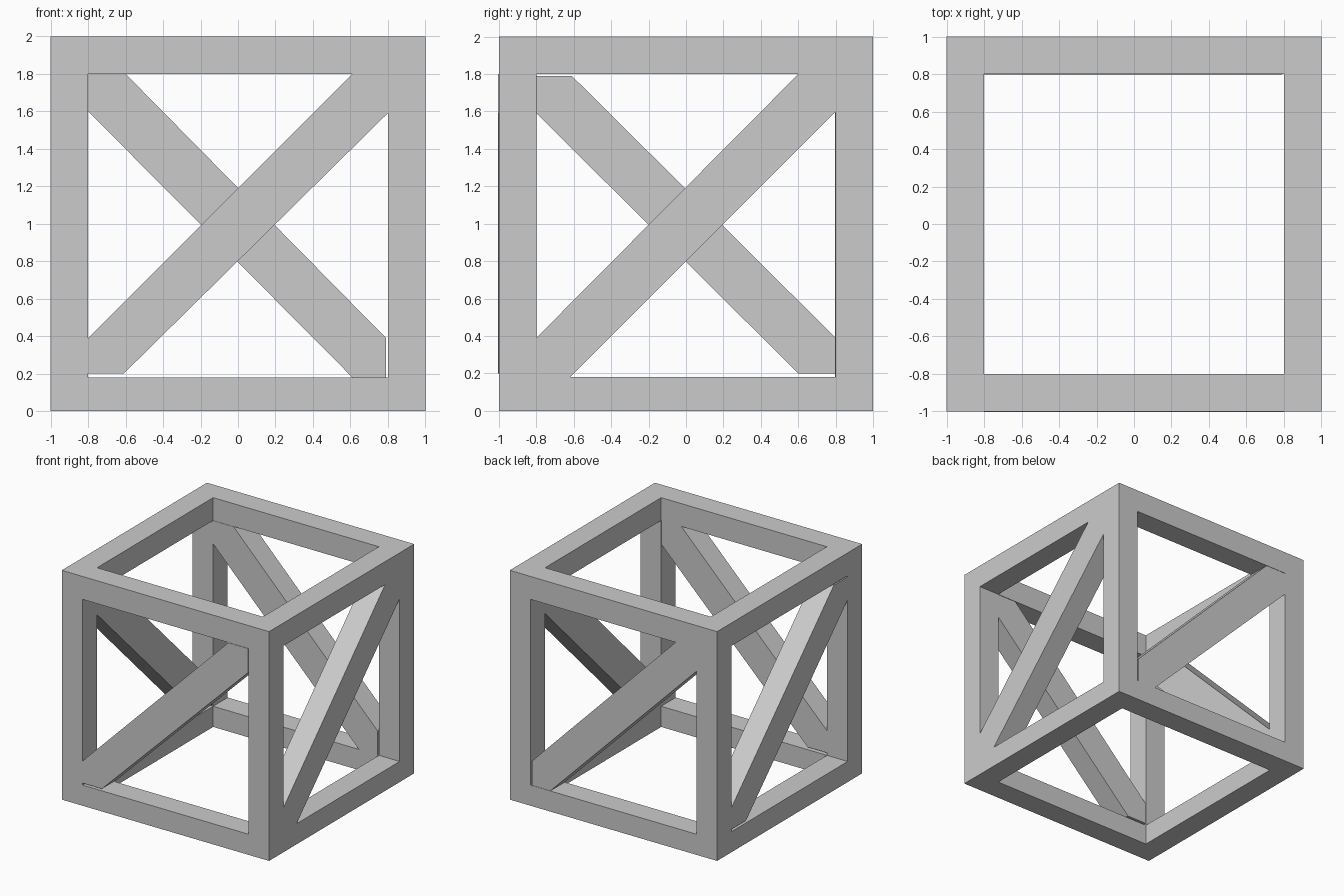
import bpy, bmesh
from mathutils import Vector

if "Cube" in bpy.data.objects:
    bpy.data.objects.remove(bpy.data.objects["Cube"])


def prism(name, profile, to_world, near, far):
    """Extrude a 2D outline between two depths; to_world maps (a, b, depth) to xyz."""
    bm = bmesh.new()
    face = bm.faces.new([bm.verts.new(to_world(a, b, near)) for a, b in profile])
    out = bmesh.ops.extrude_face_region(bm, geom=[face])
    move = Vector(to_world(0, 0, far)) - Vector(to_world(0, 0, near))
    verts = [g for g in out["geom"] if isinstance(g, bmesh.types.BMVert)]
    bmesh.ops.translate(bm, vec=move, verts=verts)
    bmesh.ops.recalc_face_normals(bm, faces=bm.faces)
    mesh = bpy.data.meshes.new(name)
    bm.to_mesh(mesh)
    bm.free()
    obj = bpy.data.objects.new(name, mesh)
    bpy.context.collection.objects.link(obj)


def box(name, x0, x1, y0, y1, z0, z1):
    prism(name, [(x0, y0), (x1, y0), (x1, y1), (x0, y1)],
          lambda a, b, d: (a, b, d), z0, z1)


def front_plane(a, b, d):
    return (a, d, b)


def side_plane(a, b, d):
    return (d, a, b)


O, I = 1.0, 0.8      # outer and inner half widths of the frame
LOW, HIGH = 0.18, 1.8

# Corner posts
for sx, nx in ((-1, "left"), (1, "right")):
    for sy, ny in ((-1, "front"), (1, "back")):
        xs, ys = sorted((sx * I, sx * O)), sorted((sy * I, sy * O))
        box(f"{ny}_{nx}_post", *xs, *ys, 0, 2)

# Horizontal rails between the posts
for level, z0, z1 in (("bottom", 0, LOW), ("top", HIGH, 2)):
    for s, fb, lr in ((-1, "front", "left"), (1, "back", "right")):
        span = sorted((s * I, s * O))
        box(f"{level}_{fb}_rail", -I, I, *span, z0, z1)
        box(f"{level}_{lr}_rail", *span, -I, I, z0, z1)

# Diagonal braces, one per upright side
prism("front_brace", [(-.8, .2), (-.61, .2), (.8, 1.59), (.8, 1.8), (.61, 1.8), (-.8, .39)],
      front_plane, -1.004, -0.804)
prism("back_brace", [(-.8, 1.8), (-.6, 1.8), (.79, .39), (.79, .18), (.61, .18), (-.8, 1.6)],
      front_plane, 0.797, 0.997)
prism("right_brace", [(-.8, .18), (-.62, .18), (.8, 1.6), (.8, 1.8), (.6, 1.8), (-.8, .39)],
      side_plane, 0.8, 1.0)
prism("left_brace", [(-.8, 1.79), (-.61, 1.79), (.8, .39), (.8, .2), (.6, .2), (-.8, 1.59)],
      side_plane, -1.0, -0.8)
